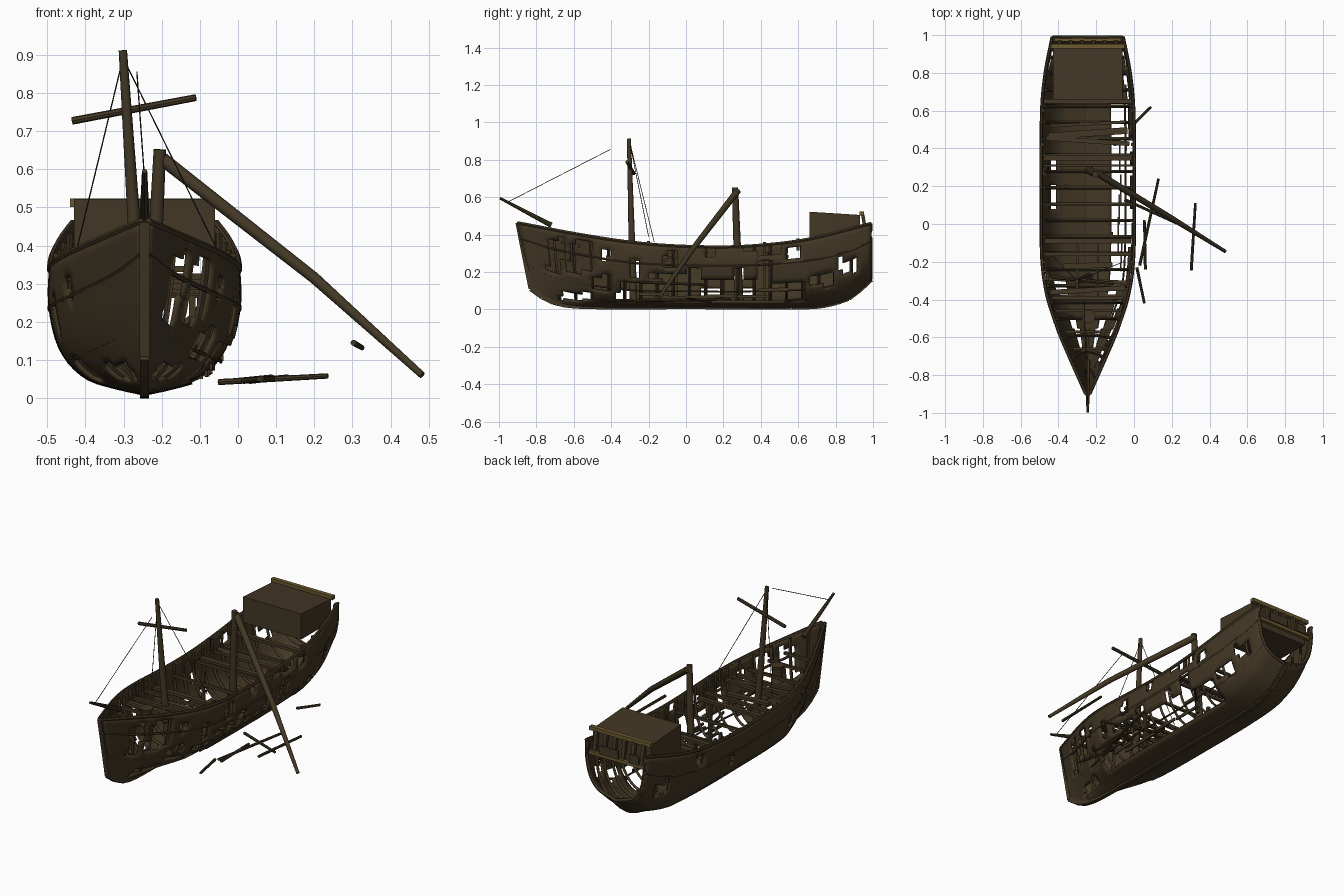
import bpy, bmesh, math, random
from mathutils import Vector

if "Cube" in bpy.data.objects:
    bpy.data.objects.remove(bpy.data.objects["Cube"], do_unlink=True)
random.seed(4)
CENTRE = -0.245  # hull centreline in x


def make_material(name, colour):
    mat = bpy.data.materials.new(name)
    mat.use_nodes = True
    mat.diffuse_color = colour
    mat.node_tree.nodes["Principled BSDF"].inputs["Base Color"].default_value = colour
    return mat


WOOD = make_material("dark_wood", (0.055, 0.038, 0.018, 1))
GOLD = make_material("weathered_gold", (0.15, 0.1, 0.03, 1))
ROPE = make_material("rope", (0.02, 0.016, 0.01, 1))


def finish(name, bm, mat=WOOD, smooth=False):
    mesh = bpy.data.meshes.new(name)
    bmesh.ops.recalc_face_normals(bm, faces=bm.faces)
    bm.to_mesh(mesh)
    bm.free()
    mesh.materials.append(mat)
    obj = bpy.data.objects.new(name, mesh)
    bpy.context.collection.objects.link(obj)
    if smooth:
        bpy.ops.object.select_all(action="DESELECT")
        obj.select_set(True)
        bpy.context.view_layer.objects.active = obj
        bpy.ops.object.shade_smooth_by_angle(angle=math.radians(40))
    return obj


def sweep(name, path, radii, sides=8, mat=WOOD):
    """Round pole or rope through the points of a path."""
    bm = bmesh.new()
    path = [Vector(p) for p in path]
    rings = []
    for i, p in enumerate(path):
        along = path[min(i + 1, len(path) - 1)] - path[max(i - 1, 0)]
        turn = along.to_track_quat("Z", "Y")
        ring = []
        for k in range(sides):
            a = math.tau * k / sides
            ring.append(bm.verts.new(p + turn @ Vector((math.cos(a), math.sin(a), 0)) * radii[i]))
        rings.append(ring)
    for a, b in zip(rings, rings[1:]):
        for k in range(sides):
            n = (k + 1) % sides
            bm.faces.new((a[k], a[n], b[n], b[k]))
    bm.faces.new(rings[0])
    bm.faces.new(rings[-1])
    return finish(name, bm, mat, sides > 5)


def beam(name, p, q, width, height, mat=WOOD):
    """Rectangular timber between two points."""
    p, q = Vector(p), Vector(q)
    bm = bmesh.new()
    bmesh.ops.create_cube(bm, size=1)
    turn = (q - p).to_track_quat("X", "Z")
    for v in bm.verts:
        local = Vector((v.co.x * (q - p).length, v.co.y * width, v.co.z * height))
        v.co = (p + q) / 2 + turn @ local
    return finish(name, bm, mat)


def curve_at(table, x):
    """Smooth interpolation through a table of pairs."""
    n = len(table)
    x = min(max(x, table[0][0]), table[-1][0])
    i = max(k for k in range(n - 1) if table[k][0] <= x)
    slope = lambda a, b: (table[b][1] - table[a][1]) / (table[b][0] - table[a][0])
    (xa, ya), (xb, yb) = table[i], table[i + 1]
    h = xb - xa
    t = (x - xa) / h
    ma, mb = slope(max(i - 1, 0), i + 1), slope(i, min(i + 2, n - 1))
    return (ya * (1 + 2 * t) * (1 - t) ** 2 + yb * t * t * (3 - 2 * t)
            + h * t * (1 - t) * (ma * (1 - t) - mb * t))


# Hull lines: half breadth, keel height and rail height along the length
BREADTH = [(-.83, .008), (-.65, .105), (-.53, .165), (-.38, .215), (-.2, .242), (.1, .247), (.6, .244), (.8, .225), (.99, .188)]
BOTTOM = [(-.83, .11), (-.75, .055), (-.66, .025), (-.5, .014), (0, .014), (.68, .014), (.78, .03), (.88, .065), (.99, .16)]
RAIL = [(-.83, .463), (-.5, .39), (-.2, .35), (.1, .335), (.35, .34), (.65, .375), (.99, .46)]
FULL = [(0, 0), (.3, .05), (.59, .12), (.8, .26), (.93, .45), (1, .74), (.99, 1)]
SHARP = [(0, 0), (.2, .1), (.38, .22), (.55, .38), (.72, .58), (.87, .8), (1, 1)]


def hull_point(side, y, s, inset=0.0):
    blend = min(max((-.3 - y) / .5, 0), 1)
    uv = []
    for axis in (0, 1):
        pair = [curve_at([(i / 6, p[axis]) for i, p in enumerate(t)], s) for t in (FULL, SHARP)]
        uv.append(pair[0] * (1 - blend) + pair[1] * blend)
    low, high = curve_at(BOTTOM, y), curve_at(RAIL, y)
    half = max(curve_at(BREADTH, y) - inset, 0)
    rake = .07 * uv[1] * min(max((-.5 - y) / .33, 0), 1)
    return Vector((CENTRE + side * half * uv[0], y - rake, low + inset * (1 - uv[1]) + (high - low) * uv[1]))


# Hull planking with holes given as (y from, y to, z from, z to)
SHARED = [(-.45, -.39, .27, .33), (-.31, -.24, .18, .26), (-.67, -.5, .05, .09), (-.37, -.29, .05, .1),
          (.07, .2, .07, .12), (.25, .32, .17, .23), (.28, .37, .07, .11), (.54, .62, .26, .34), (.81, .91, .2, .27)]
WRECKED = SHARED + [(-.35, .63, .045, .15), (-.74, -.66, .2, .38), (-.63, -.5, .2, .36), (-.12, -.05, .22, .3),
                    (-.2, 0, .16, .2), (0, .07, .12, .22), (.38, .46, .14, .27), (.66, .8, .13, .19),
                    (.1, .16, .27, .35), (.3, .5, .3, .36), (-.5, -.4, .1, .18)]


def planking(name, side, holes, stations=72, rows=18):
    bm = bmesh.new()
    grid = [[bm.verts.new(hull_point(side, -.83 + 1.82 * i / stations, j / rows)) for j in range(rows + 1)]
            for i in range(stations + 1)]
    for i in range(stations):
        for j in range(rows):
            quad = (grid[i][j], grid[i + 1][j], grid[i + 1][j + 1], grid[i][j + 1])
            mid = sum((v.co for v in quad), Vector()) / 4
            if not any(a < mid.y < b and c < mid.z < d for a, b, c, d in holes):
                bm.faces.new(quad)
    bmesh.ops.delete(bm, geom=[v for v in bm.verts if not v.link_faces], context="VERTS")
    obj = finish(name, bm, WOOD, True)
    solid = obj.modifiers.new("thickness", "SOLIDIFY")
    solid.thickness, solid.offset = .012, 0


planking("intact_planking", -1, SHARED)
planking("wrecked_planking", 1, WRECKED)

# Ribs, rails and wales follow the hull lines
for side in (-1, 1):
    for n in range(21):
        y = -.76 + n * .0865
        path = [hull_point(side, y, k / 12, .012) for k in range(13)]
        sweep("rib", path, [.009] * 13, 4)
    for label, s, r in (("rail", 1, .009), ("wale", .8, .007), ("lower_wale", .5, .005)):
        path = [hull_point(side, -.83 + 1.82 * k / 40, s, -.002) for k in range(41)]
        sweep(label, path, [r] * 41, 6)
    # Loose planks still hanging on the open bilge
    if side > 0:
        for n in range(7):
            y, s = random.uniform(-.3, .45), random.uniform(.36, .56)
            beam("loose_plank", hull_point(side, y, s), hull_point(side, y + .16, s), .008, .016)
    # Broken stubs standing along the rail
    for y in (-.28, -.2, .42, .6):
        foot = hull_point(side, y, .9, .012)
        beam("rail_stub", foot, foot + Vector((0, 0, .065)), .016, .014)

# Keel, stem and stern post
path = [hull_point(1, -.83 + 1.82 * k / 30, 0) for k in range(31)]
for a, b in zip(path, path[1:]):
    beam("keel", a, b, .024, .026)
stem = [hull_point(1, -.83, k / 6) for k in range(7)]
for a, b in zip(stem, stem[1:]):
    beam("stem_post", (CENTRE, a.y, a.z), (CENTRE, b.y, b.z), .026, .024)

# Deck beams as (y, half length, width, skew)
for y, half, width, skew in [(.65, .235, .025, 0), (.53, .2, .016, .01), (.48, .21, .035, .015), (.44, .22, .025, -.015),
                             (.35, .235, .03, 0), (.31, .235, .012, 0), (.1, .235, .012, 0), (-.09, .23, .025, 0),
                             (-.16, .235, .018, 0), (-.22, .13, .03, .005), (-.3, .21, .02, -.01), (-.35, .2, .026, .012),
                             (-.39, .19, .02, 0), (-.46, .17, .014, 0), (-.57, .12, .014, 0), (-.66, .08, .014, 0)]:
    z = curve_at(RAIL, y) - .065
    beam("deck_beam", (CENTRE - half, y - skew, z), (CENTRE + half, y + skew, z - skew), width, .016)
for x in (-.3, -.19):
    beam("deck_carling", (x, -.4, .265), (x, -.1, .262), .012, .012)
for x, y in ((-.12, -.05), (-.36, .2), (-.1, .42)):
    beam("hold_post", (x, y, .05), (x, y, .28), .016, .016)

# Stern cabin, with a slightly sloping roof
bm = bmesh.new()
bmesh.ops.create_cube(bm, size=1)
for v in bm.verts:
    top = .522 if v.co.y < 0 else .505
    v.co = (CENTRE + v.co.x * .37, .795 + v.co.y * .27, top if v.co.z > 0 else .375)
finish("stern_cabin", bm)
beam("cabin_rail", (-.44, .94, .512), (-.05, .94, .512), .024, .022, GOLD)
beam("stern_rail", (-.42, .975, .39), (-.07, .975, .39), .02, .018, GOLD)
for k in range(6):
    x = CENTRE + (k - 2.5) * .06
    beam("gallery_post", (x, .965, .39), (x, .945, .505), .02, .018)
for x, width in ((-.36, .06), (-.2, .12)):
    beam("stern_board", (x, .985, .4), (x, .985, .45), .012, width)
for side in (-1, 1):
    sweep("stern_frame", [hull_point(side, .985, k / 12, .005) for k in range(13)], [.012] * 13, 6)

# Masts, yard, bowsprit and capstan
sweep("fore_mast", [(-.24, -.28, .03), (-.272, -.292, .45), (-.302, -.305, .912)], [.021, .017, .011], 10)
sweep("fore_yard", [(-.435, -.28, .727), (-.11, -.315, .788)], [.01, .009])
sweep("main_mast_stump", [(-.235, .285, .03), (-.205, .262, .652)], [.023, .017], 10)
sweep("fallen_mast", [(-.205, .275, .632), (.2, .03, .315), (.483, -.145, .06)], [.018, .015, .009], 10)
sweep("bowsprit", [(CENTRE, -.72, .45), (CENTRE, -.995, .595)], [.014, .007])
sweep("capstan", [(-.24, -.49, z) for z in (.28, .3, .35, .375)], [.036, .028, .028, .036], 12)

# Rigging
for a, b in (((-.245, -.95, .575), (-.265, -.405, .855)), ((-.302, -.3, .89), (-.43, -.17, .36)),
             ((-.3, -.3, .89), (-.055, -.2, .39)), ((-.265, -.405, .855), (-.3, -.305, .9))):
    if a[2] < .8 or b[2] < .8:
        sweep("rigging_rope", [a, b], [.0018] * 2, 5, ROPE)

# Fallen spars lying beside the hull
for a, b in (((.03, -.22, .045), (.13, .24, .055)), ((.06, -.24, .05), (.055, .02, .05)),
             ((.015, -.23, .045), (.055, -.42, .05)), ((0, .53, .045), (.09, .62, .055)),
             ((-.05, .13, .042), (.235, 0, .058)), ((.303, -.245, .145), (.325, .11, .132))):
    sweep("fallen_spar", [a, b], [.008, .007])
